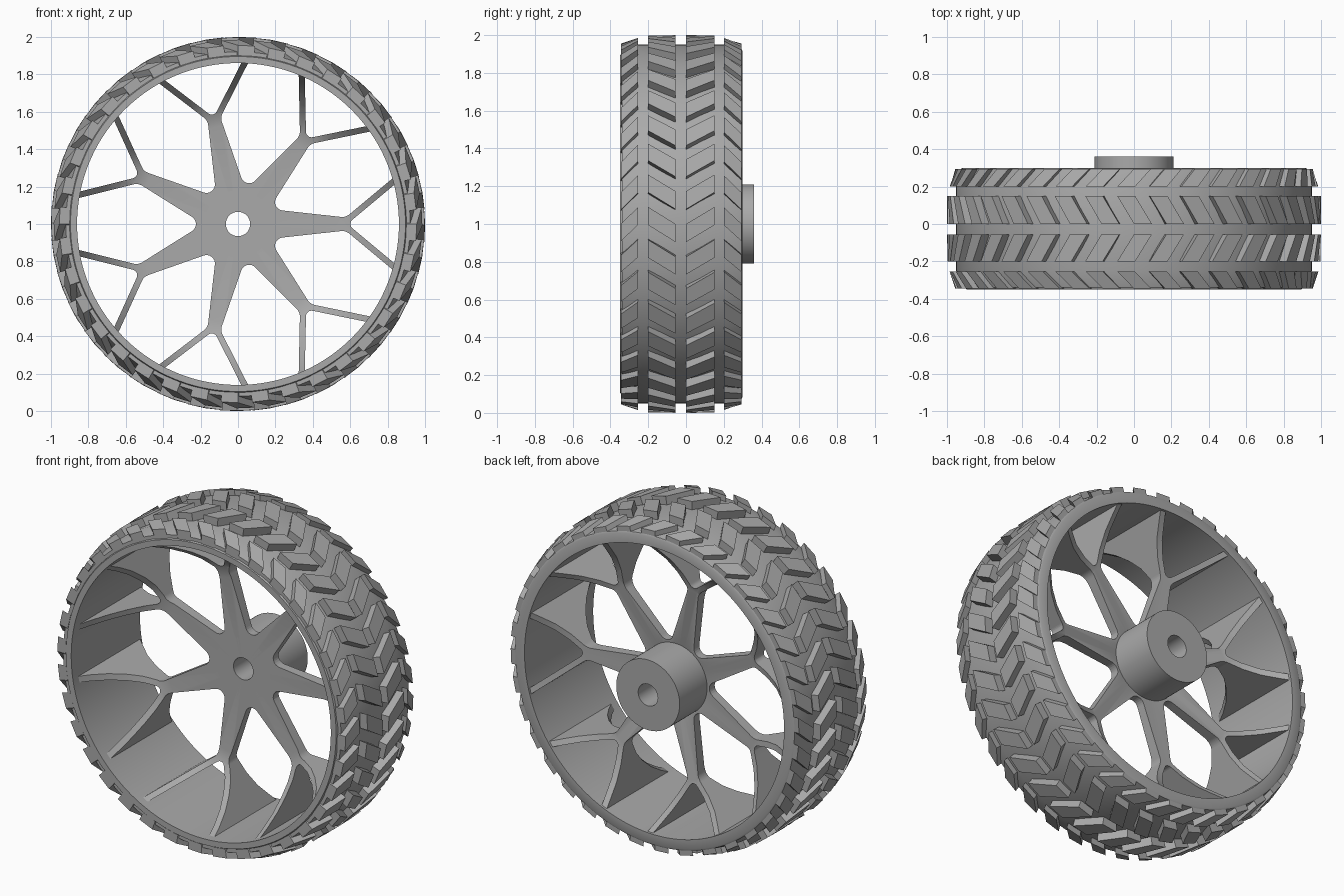
import bpy, bmesh, math
from math import sin, cos, tau
from mathutils import Vector

cube = bpy.data.objects.get("Cube")
if cube:
    bpy.data.objects.remove(cube)

grey = bpy.data.materials.new("plain grey")
grey.use_nodes = True
COLOUR = (0.4, 0.4, 0.4, 1)
grey.diffuse_color = COLOUR
grey.node_tree.nodes["Principled BSDF"].inputs["Base Color"].default_value = COLOUR

SPOKES = 7
LUGS = 36
AXLE = Vector((0, 0, 1))


def polar(r, y, a):
    """Point at radius r and clockwise angle a from the top of the wheel."""
    return AXLE + Vector((r * sin(a), y, r * cos(a)))


def finish(name, bm, smooth=True):
    bmesh.ops.recalc_face_normals(bm, faces=bm.faces)
    mesh = bpy.data.meshes.new(name)
    bm.to_mesh(mesh)
    bm.free()
    obj = bpy.data.objects.new(name, mesh)
    bpy.context.collection.objects.link(obj)
    mesh.materials.append(grey)
    if smooth:
        shade(obj)
    return obj


def shade(obj):
    bpy.ops.object.select_all(action='DESELECT')
    obj.select_set(True)
    bpy.context.view_layer.objects.active = obj
    bpy.ops.object.shade_smooth_by_angle(angle=math.radians(30))


def lathe(name, profile, steps=144):
    """Ring made by turning a closed (radius, y) profile about the axle."""
    bm = bmesh.new()
    rings = [[bm.verts.new(polar(r, y, tau * i / steps)) for r, y in profile]
             for i in range(steps)]
    n = len(profile)
    for i in range(steps):
        a, b = rings[i], rings[(i + 1) % steps]
        for j in range(n):
            k = (j + 1) % n
            bm.faces.new((a[j], a[k], b[k], b[j]))
    return finish(name, bm)


def fillet(corners, steps=8):
    """Round (x, y, radius) corners of a polygon with arcs."""
    out = []
    for i, (x, y, rad) in enumerate(corners):
        p = Vector((x, y))
        if rad == 0:
            out.append(p)
            continue
        u = (Vector(corners[i - 1][:2]) - p).normalized()
        v = (Vector(corners[(i + 1) % len(corners)][:2]) - p).normalized()
        half = u.angle(v) / 2
        centre = p + (u + v).normalized() * rad / sin(half)
        s = p + u * rad / math.tan(half) - centre
        e = p + v * rad / math.tan(half) - centre
        sweep = s.angle(e)
        for k in range(steps + 1):
            t = k / steps
            out.append(centre + (s * sin((1 - t) * sweep) + e * sin(t * sweep)) / sin(sweep))
    return out


def add_prism(bm, outline, turn):
    """Extrude an outline through the wheel, turned about the axle."""
    ends = []
    for y in (-0.6, 0.6):
        ends.append([bm.verts.new(AXLE + Vector((p.x * cos(turn) - p.y * sin(turn), y,
                                                 p.x * sin(turn) + p.y * cos(turn))))
                     for p in outline])
    a, b = ends
    bm.faces.new(a)
    bm.faces.new(b[::-1])
    for i in range(len(a)):
        bm.faces.new((a[i - 1], a[i], b[i], b[i - 1]))


# Rim with its front lip and the tyre bed under the tread
lathe("rim_and_tyre", [(0.86, -0.35), (0.895, -0.35), (0.90, -0.34), (0.92, -0.34),
                       (0.95, -0.25), (0.95, 0.20), (0.925, 0.295), (0.915, 0.30),
                       (0.86, 0.30)])

# Hub barrel
lathe("hub", [(0.065, 0.05), (0.18, 0.05), (0.21, 0.09), (0.21, 0.36), (0.065, 0.36)])

# Dished spoke body that flares toward the rim
spokes = lathe("spokes", [(0.065, 0.05), (0.53, 0.05), (0.60, 0.035), (0.66, 0.0),
                          (0.72, -0.06), (0.78, -0.14), (0.83, -0.23), (0.87, -0.32),
                          (0.87, 0.295), (0.82, 0.25), (0.75, 0.19), (0.67, 0.145),
                          (0.58, 0.115), (0.20, 0.10)])

# Windows that leave the forked spokes
pitch = tau / SPOKES
side = [(0.575, 0.035, 0.06), (0.92, 0.322, 0)]
mirror = []
for x, y, rad in side:
    a = pitch - math.atan2(y, x)
    r = math.hypot(x, y)
    mirror.append((r * cos(a), r * sin(a), rad))
inner = (0.185 * cos(pitch / 2), 0.185 * sin(pitch / 2), 0.045)
large = fillet([inner] + side + mirror[::-1])
small = fillet([(0.584, 0, 0.03), (0.92, 0.28, 0), (0.92, -0.28, 0)])
bm = bmesh.new()
for i in range(SPOKES):
    add_prism(bm, large, i * pitch)
    add_prism(bm, small, i * pitch)
cutter = finish("window_cutter", bm, smooth=False)
cut = spokes.modifiers.new("windows", 'BOOLEAN')
cut.operation = 'DIFFERENCE'
cut.solver = 'EXACT'
cut.object = cutter
bpy.context.view_layer.objects.active = spokes
bpy.ops.object.modifier_apply(modifier=cut.name)
bpy.data.objects.remove(cutter)
shade(spokes)

# Chevron tread: start y, end y, start and end radius, start and end angle
ROWS = {
    "front_shoulder_tread": (-0.345, -0.255, 0.955, 0.985, 0.0, -0.09),
    "front_centre_tread": (-0.20, -0.055, 0.998, 1.0, -0.09, 0.0),
    "back_centre_tread": (0.0, 0.15, 1.0, 0.998, 0.0, -0.09),
    "back_shoulder_tread": (0.20, 0.295, 0.985, 0.955, -0.09, 0.0),
}
WIDTH = 0.55 * tau / LUGS
for name, (y0, y1, r0, r1, a0, a1) in ROWS.items():
    bm = bmesh.new()
    for i in range(LUGS):
        base = tau * i / LUGS
        lower, upper = [], []
        for y, r, a in ((y0, r0, a0), (y1, r1, a1)):
            for w in (0, WIDTH):
                lower.append(bm.verts.new(polar(0.90, y, base + a + w)))
                upper.append(bm.verts.new(polar(r, y, base + a + w)))
        loop = (0, 1, 3, 2)
        bm.faces.new([lower[k] for k in loop])
        bm.faces.new([upper[k] for k in loop])
        for k in range(4):
            p, q = loop[k - 1], loop[k]
            bm.faces.new((lower[p], lower[q], upper[q], upper[p]))
    finish(name, bm, smooth=False)
